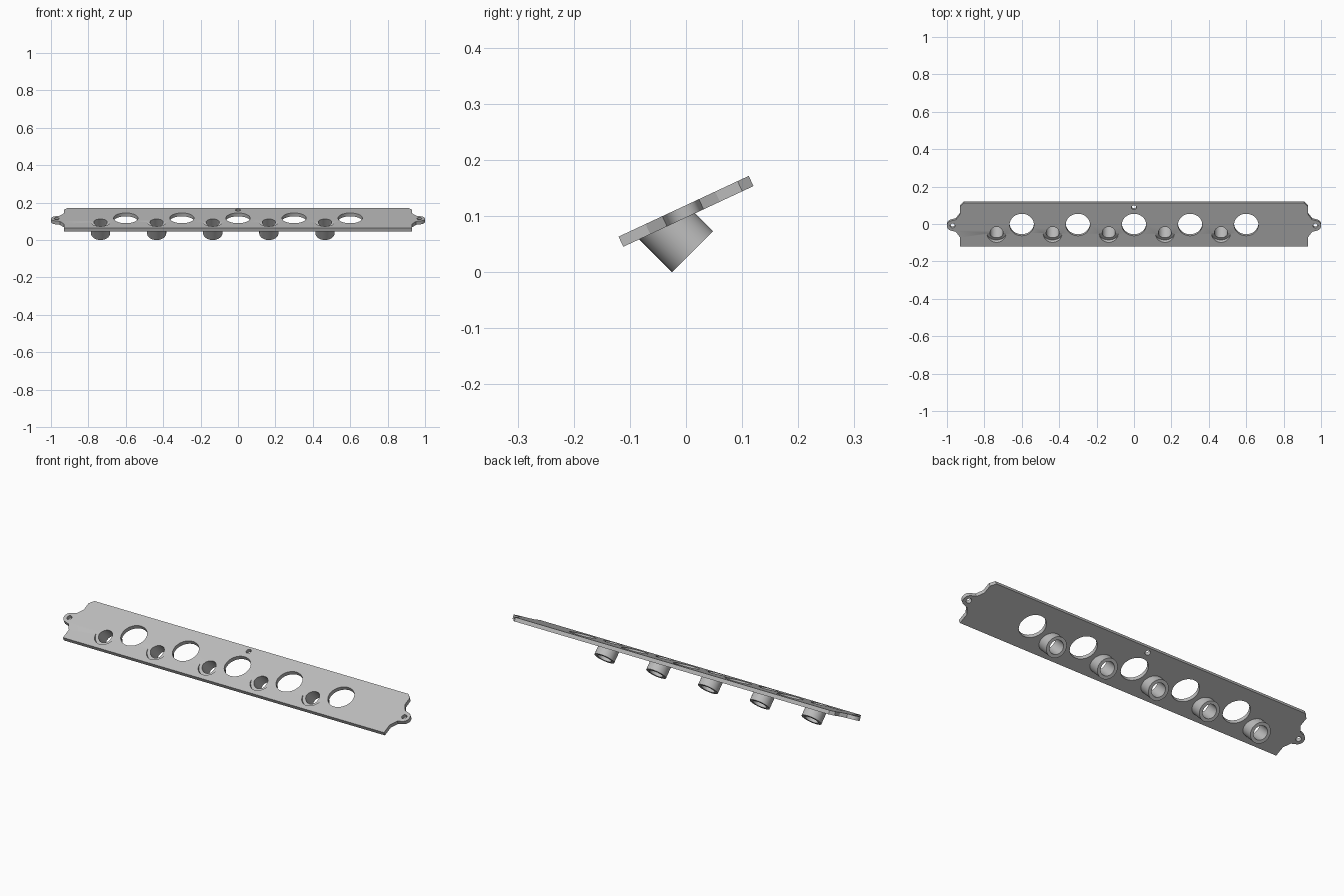
import bpy, bmesh
from math import radians, sin, cos, pi
from mathutils import Matrix, Vector

cube = bpy.data.objects.get("Cube")
if cube:
    bpy.data.objects.remove(cube)

grey = bpy.data.materials.new("plain grey")
grey.use_nodes = True
grey.diffuse_color = (0.5, 0.5, 0.5, 1)
grey.node_tree.nodes["Principled BSDF"].inputs["Base Color"].default_value = (0.5, 0.5, 0.5, 1)

# Plate frame: origin at the middle of the upper face, z along its normal
THICK, HALF = 0.02, 0.128
PLACE = Matrix.Translation((0, -0.0042, 0.1171)) @ Matrix.Rotation(radians(25), 4, "X")
LEAN = Matrix.Rotation(radians(20), 4, "X")
AXIS = LEAN @ Vector((0, 0, 1))
SOCKETS = [Vector((-0.735 + 0.3 * i, -0.049, 0)) for i in range(5)]
WINDOWS = [-0.6 + 0.3 * i for i in range(5)]
TAB = Vector((0.97, -0.006, 0))


def make(name, bm):
    bmesh.ops.recalc_face_normals(bm, faces=bm.faces)
    mesh = bpy.data.meshes.new(name)
    bm.to_mesh(mesh)
    bm.free()
    mesh.materials.append(grey)
    obj = bpy.data.objects.new(name, mesh)
    bpy.context.collection.objects.link(obj)
    return obj


def add_cylinder(bm, base, direction, radius, low, high, sides=48):
    """Cylinder along direction, from low to high measured from base."""
    turn = LEAN if direction == AXIS else Matrix()
    spot = Matrix.Translation(base + direction * (low + high) / 2) @ turn
    return bmesh.ops.create_cone(bm, cap_ends=True, segments=sides, radius1=radius,
                                 radius2=radius, depth=high - low, matrix=spot)["verts"]


def boolean(target, tool, operation):
    mod = target.modifiers.new(operation.lower(), "BOOLEAN")
    mod.operation, mod.solver, mod.object = operation, "EXACT", tool
    bpy.context.view_layer.objects.active = target
    bpy.ops.object.modifier_apply(modifier=mod.name)
    bpy.data.objects.remove(tool)


# Plate outline: right half with rounded mounting tab, then mirrored
right = [(0.93, -HALF), (0.93, -0.075), (0.952, -0.042)]
for i in range(17):
    a = radians(-75 + 150 * i / 16)
    right.append((TAB.x + 0.03 * cos(a), TAB.y + 0.03 * sin(a)))
right += [(0.952, 0.03), (0.93, 0.062), (0.93, 0.106), (0.91, HALF)]
outline = right + [(-x, y) for x, y in reversed(right)]

bm = bmesh.new()
face = bm.faces.new([bm.verts.new((x, y, -THICK)) for x, y in outline])
grown = bmesh.ops.extrude_face_region(bm, geom=[face])["geom"]
bmesh.ops.translate(bm, vec=(0, 0, THICK),
                    verts=[v for v in grown if isinstance(v, bmesh.types.BMVert)])
plate = make("socket_plate", bm)

# Leaning tubes, their upper ends trimmed inside the plate
bm = bmesh.new()
for p in SOCKETS:
    for v in add_cylinder(bm, p, AXIS, 0.0515, -0.085, 0.05):
        if (v.co - p).dot(AXIS) > 0:
            v.co -= AXIS * (v.co.z + THICK / 2) / AXIS.z
boolean(plate, make("tubes", bm), "UNION")

# Seats square to the tube axis
bm = bmesh.new()
for p in SOCKETS:
    add_cylinder(bm, p, AXIS, 0.0515, 0, 0.1)
boolean(plate, make("seat_cutter", bm), "DIFFERENCE")

# Tube bores, round windows and screw holes
bm = bmesh.new()
up = Vector((0, 0, 1))
for p in SOCKETS:
    add_cylinder(bm, p, AXIS, 0.035, -0.12, 0.1)
for x in WINDOWS:
    add_cylinder(bm, Vector((x, 0, 0)), up, 0.065, -0.05, 0.05)
for p in (TAB, TAB * Vector((-1, 0, 0)).x + Vector((0, 2 * TAB.y, 0)), Vector((0, 0.102, 0))):
    add_cylinder(bm, p, up, 0.013, -0.05, 0.05, 24)
boolean(plate, make("hole_cutter", bm), "DIFFERENCE")

# Tilt into place
plate.data.transform(PLACE)
bpy.ops.object.select_all(action="DESELECT")
plate.select_set(True)
bpy.context.view_layer.objects.active = plate
bpy.ops.object.shade_smooth_by_angle(angle=radians(30))
